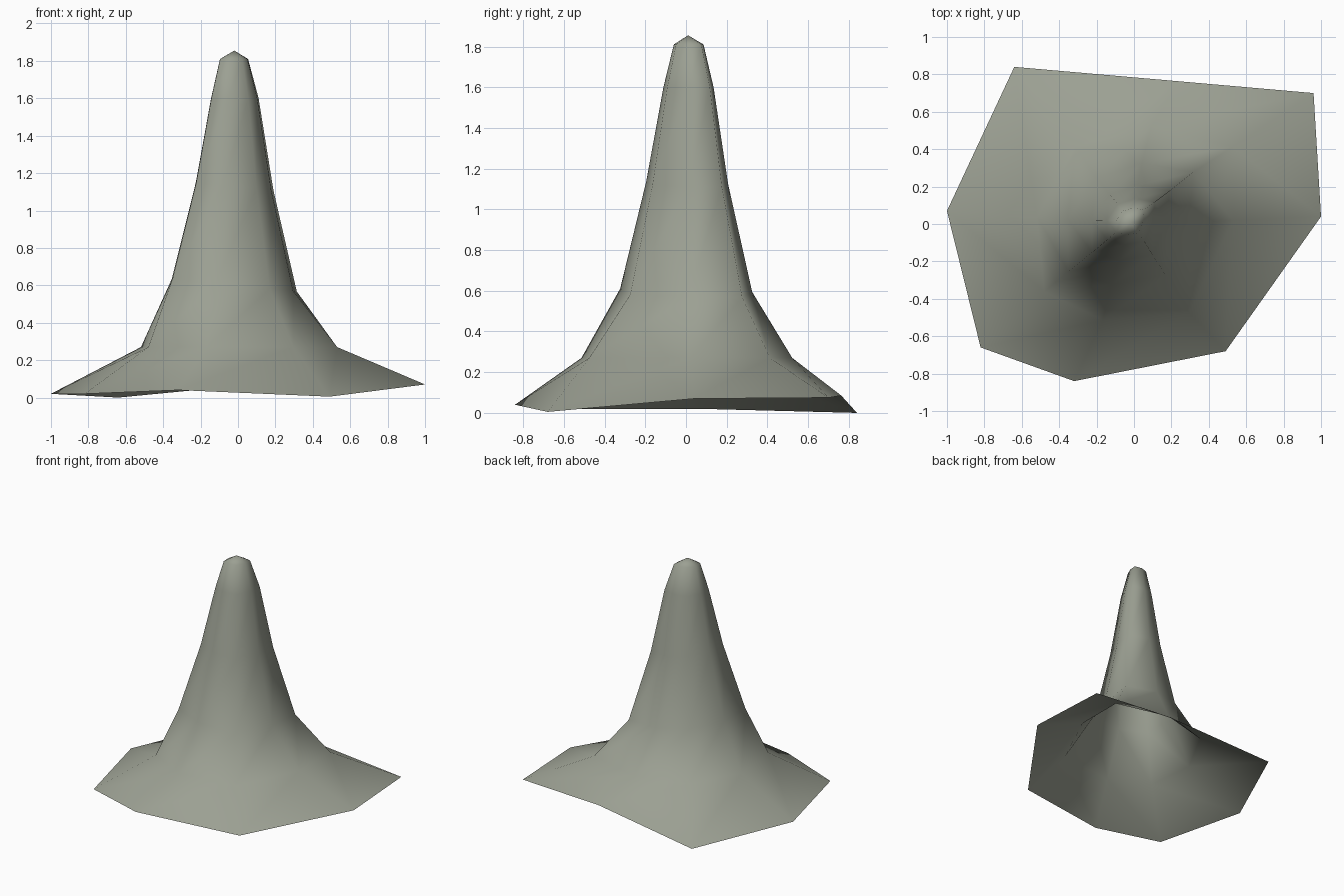
import bpy, bmesh, math

if "Cube" in bpy.data.objects:
    bpy.data.objects.remove(bpy.data.objects["Cube"])

# one grey-green stone colour
mat = bpy.data.materials.new("grey_green_stone")
mat.diffuse_color = (0.33, 0.35, 0.29, 1)
mat.use_nodes = True
mat.node_tree.nodes["Principled BSDF"].inputs["Base Color"].default_value = mat.diffuse_color

# irregular brim outline, counter-clockwise from the right
brim = [(1.0, 0.04, 0.07), (0.96, 0.70, 0.075), (0.24, 0.763, 0.085), (-0.64, 0.84, 0.0),
        (-1.0, 0.07, 0.02), (-0.82, -0.66, 0.02), (-0.32, -0.84, 0.04), (0.49, -0.68, 0.005)]
# cross-sections: (angle, radius) at the flare and up the spire
flare = [(2, 0.53), (38, 0.67), (80, 0.53), (127, 0.52),
         (176, 0.52), (217, 0.60), (252, 0.54), (302, 0.56)]
shaft = [(2, 0.31), (40, 0.43), (80, 0.33), (127, 0.31),
         (176, 0.34), (217, 0.42), (252, 0.34), (304, 0.33)]
# rings: (section, height, scale, x shift, y shift, tilt along x)
rings = [(flare, 0.27, 1.0, 0.0, 0.0, 0.0), (shaft, 0.60, 1.0, -0.015, 0.0, -0.1),
         (shaft, 1.13, 0.62, -0.015, 0.005, -0.1), (shaft, 1.60, 0.38, -0.015, 0.012, 0.0),
         (shaft, 1.81, 0.225, -0.02, 0.013, 0.0)]

bm = bmesh.new()
loops = [[bm.verts.new(p) for p in brim]]
for section, z, s, dx, dy, tilt in rings:
    loop = []
    for a, r in section:
        x = s * r * math.cos(math.radians(a))
        y = s * r * math.sin(math.radians(a))
        loop.append(bm.verts.new((x + dx, y + dy, z + tilt * x)))
    loops.append(loop)

# skin between loops, open underneath
n = len(brim)
for lo, hi in zip(loops, loops[1:]):
    for i in range(n):
        j = (i + 1) % n
        bm.faces.new((lo[i], lo[j], hi[j], hi[i]))

# pointed cap
tip = bm.verts.new((-0.02, 0.01, 1.855))
for i in range(n):
    bm.faces.new((loops[-1][i], loops[-1][(i + 1) % n], tip))

for f in bm.faces:
    f.smooth = True

mesh = bpy.data.meshes.new("flared_spire")
bm.to_mesh(mesh)
bm.free()
mesh.materials.append(mat)
obj = bpy.data.objects.new("flared_spire", mesh)
bpy.context.collection.objects.link(obj)
